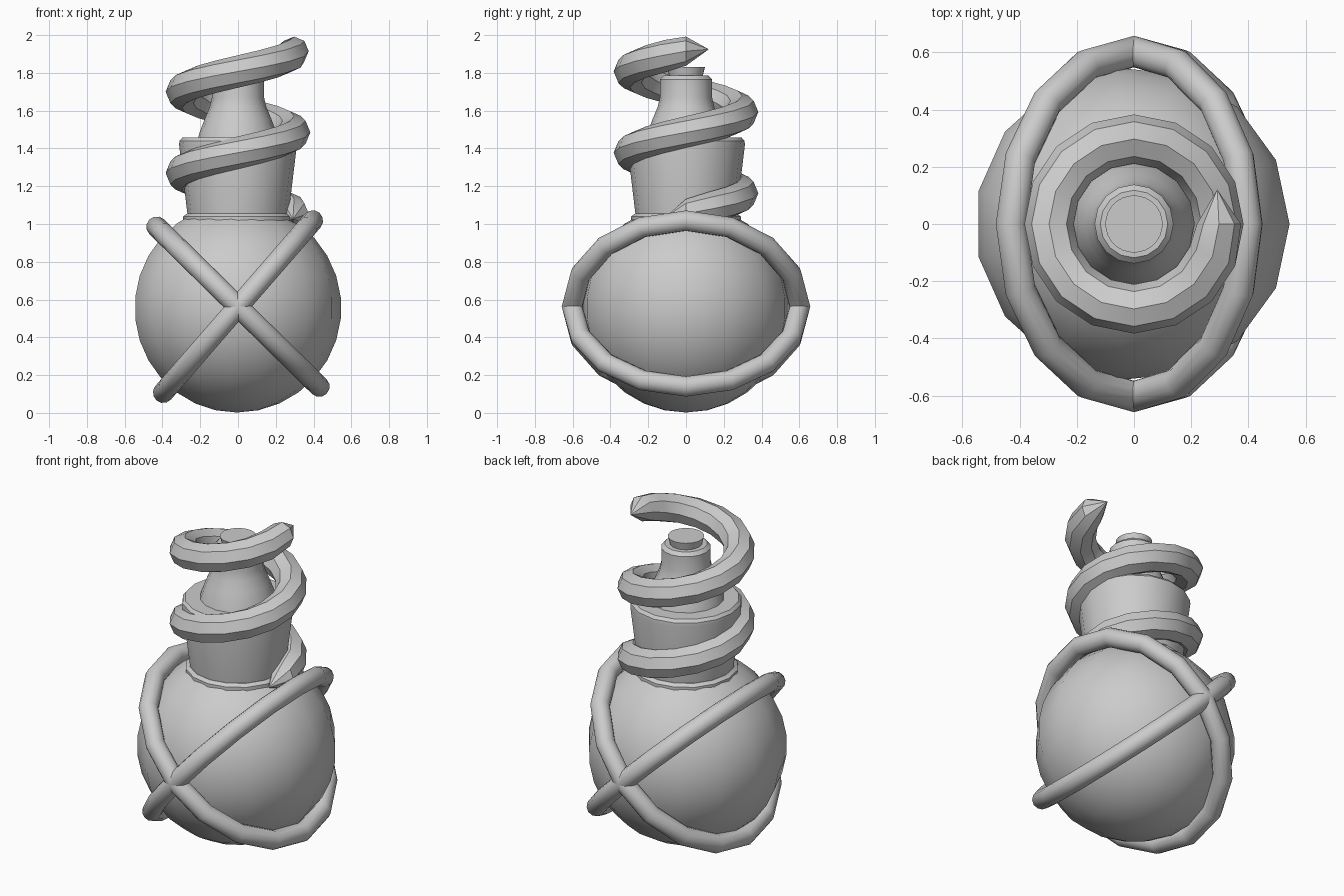
import bpy, bmesh
from math import sin, cos, pi, radians

if "Cube" in bpy.data.objects:
    bpy.data.objects.remove(bpy.data.objects["Cube"])


def finish(name, bm, angle=30):
    bmesh.ops.recalc_face_normals(bm, faces=bm.faces)
    mesh = bpy.data.meshes.new(name)
    bm.to_mesh(mesh)
    bm.free()
    obj = bpy.data.objects.new(name, mesh)
    bpy.context.collection.objects.link(obj)
    bpy.ops.object.select_all(action='DESELECT')
    obj.select_set(True)
    bpy.context.view_layer.objects.active = obj
    bpy.ops.object.shade_smooth_by_angle(angle=radians(angle))
    return obj


def skin(bm, rings, wrap=False):
    """Bridge consecutive vertex rings; one-vertex rings become tips."""
    pairs = list(zip(rings, rings[1:])) + ([(rings[-1], rings[0])] if wrap else [])
    for a, b in pairs:
        n = max(len(a), len(b))
        for i in range(n):
            j = (i + 1) % n
            quad = [a[i % len(a)], a[j % len(a)], b[j % len(b)], b[i % len(b)]]
            bm.faces.new(list(dict.fromkeys(quad)))


def lathe(name, profile, segments, angle=30):
    """Revolve (radius, z) points about z; open ends are capped."""
    bm = bmesh.new()
    rings = []
    for r, z in profile:
        n = segments if r > 1e-5 else 1
        rings.append([bm.verts.new((r * cos(2 * pi * k / n), r * sin(2 * pi * k / n), z))
                      for k in range(n)])
    skin(bm, rings)
    for ring in (rings[0], rings[-1]):
        if len(ring) > 1:
            bm.faces.new(ring)
    return finish(name, bm, angle)


def tube_ring(bm, angle, radius, thick, z, sides):
    """Circular section standing in the radial plane at the given angle."""
    if thick == 0:
        return [bm.verts.new((radius * cos(angle), radius * sin(angle), z))]
    ring = []
    for k in range(sides):
        t = 2 * pi * k / sides
        r = radius + thick * cos(t)
        ring.append(bm.verts.new((r * cos(angle), r * sin(angle), z + thick * sin(t))))
    return ring


# round flask bulb
R, N = 0.553, 15
bulb = lathe("bulb", [(R * sin(pi * k / N), 0.555 - R * cos(pi * k / N))
                      for k in range(N + 1)], N, 40)
bulb.location.x = -0.006

# two crossed hoops around the bulb
for name, tilt in (("hoop_a", 44.5), ("hoop_b", -49)):
    bm = bmesh.new()
    skin(bm, [tube_ring(bm, 2 * pi * k / 16, 0.603, 0.055, 0, 12) for k in range(16)], True)
    hoop = finish(name, bm, 40)
    hoop.location.z = 0.5625
    hoop.rotation_euler.y = radians(tilt)

# collar, flared cup and narrow neck
lathe("collar", [(0.27, 0.98), (0.29, 1.01), (0.29, 1.04), (0.27, 1.055)], 16)
lathe("cup", [(0.265, 1.03), (0.312, 1.42), (0.31, 1.44), (0.295, 1.457)], 16)
lathe("neck", [(0.215, 1.44), (0.205, 1.48), (0.175, 1.56), (0.15, 1.62), (0.138, 1.67),
               (0.138, 1.765), (0.118, 1.785)], 16)

# stopper
lathe("stopper", [(0.085, 1.77), (0.1, 1.83)], 32)

# spiral band with pointed ends
bm = bmesh.new()
rings = []
STEPS = 34
for k in range(STEPS + 1):
    end = min(k, STEPS - k)
    thick = (0, 0.077)[end] if end < 2 else 0.086
    z = 1.055 + 0.43 * (k - 1) / 16
    if k == STEPS:
        z = 1.925
    radius = 0.315 if end == 0 else 0.297
    rings.append(tube_ring(bm, 2 * pi * (k - 1) / 16, radius, thick, z, 8))
skin(bm, rings)
finish("spiral_band", bm, 32)
